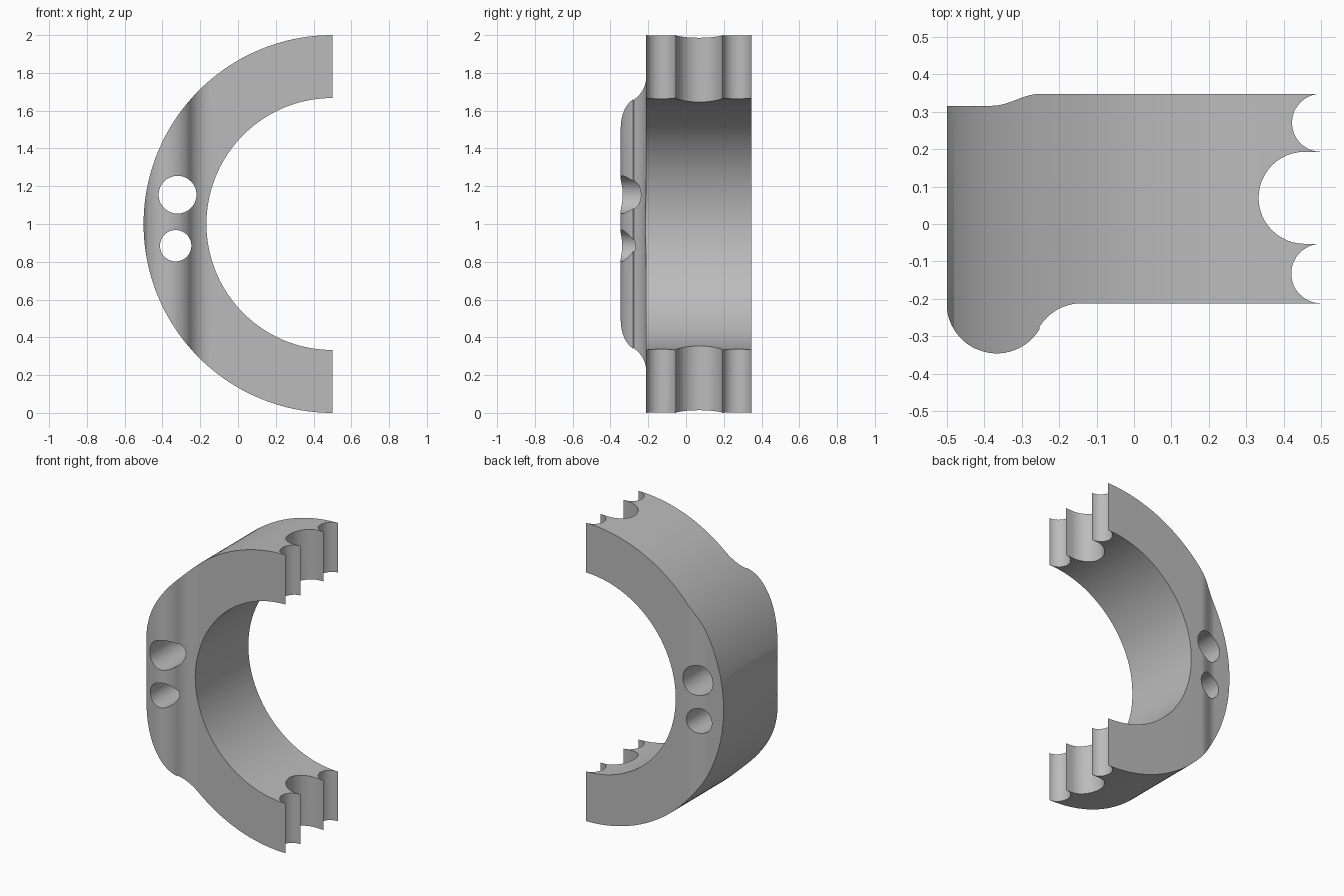
import bpy, bmesh
from math import cos, sin, pi, radians, atan2
from mathutils import Matrix

cube = bpy.data.objects.get("Cube")
if cube:
    bpy.data.objects.remove(cube)

metal = bpy.data.materials.new("plain_grey")
metal.use_nodes = True
GREY = (0.5, 0.5, 0.5, 1)
metal.diffuse_color = GREY
metal.node_tree.nodes["Principled BSDF"].inputs["Base Color"].default_value = GREY


def arc(cx, cy, r, start, end, steps=24):
    """Points on an arc, angles in degrees."""
    angles = [radians(start + (end - start) * i / steps) for i in range(steps + 1)]
    return [(cx + r * cos(a), cy + r * sin(a)) for a in angles]


def prism(name, outline, low, high):
    """Extrude an xy outline along z."""
    bm = bmesh.new()
    face = bm.faces.new([bm.verts.new((x, y, low)) for x, y in outline])
    moved = bmesh.ops.extrude_face_region(bm, geom=[face])["geom"]
    bmesh.ops.translate(bm, vec=(0, 0, high - low),
                        verts=[v for v in moved if isinstance(v, bmesh.types.BMVert)])
    bmesh.ops.recalc_face_normals(bm, faces=bm.faces)
    mesh = bpy.data.meshes.new(name)
    bm.to_mesh(mesh)
    bm.free()
    mesh.materials.append(metal)
    obj = bpy.data.objects.new(name, mesh)
    bpy.context.collection.objects.link(obj)
    return obj


def rod(name, x, z, r, sides):
    """Cylinder running front to back."""
    obj = prism(name, arc(0, 0, r, 0, 360, sides)[:-1], -0.6, 0.6)
    obj.data.transform(Matrix.Translation((x, 0, z)) @ Matrix.Rotation(pi / 2, 4, 'X'))
    return obj


def cut(target, tool, operation):
    mod = target.modifiers.new("cut", 'BOOLEAN')
    mod.operation, mod.solver, mod.object = operation, 'EXACT', tool
    bpy.context.view_layer.objects.active = target
    bpy.ops.object.modifier_apply(modifier=mod.name)
    bpy.data.objects.remove(tool)


# Plan outline: stepped back, rounded front lip, scalloped open ends
FRONT, BACK = -0.212, 0.348
tilt = atan2(-0.135, 0.227) * 180 / pi
outline = [(-0.501, 0.316)]
outline += [(-0.38 + 0.13 * t / 12, 0.332 - 0.016 * cos(pi * t / 12)) for t in range(13)]
outline += arc(0.5, 0.2705, 0.0775, 90, 270)
outline += arc(0.456, 0.07, 0.123, 90, 270)
outline += arc(0.5, -0.1325, 0.0795, 90, 270)
outline += arc(-0.14, FRONT - 0.132, 0.132, 90, 180 + tilt)
outline += arc(-0.367, FRONT, 0.134, tilt, -180)

# Half ring: the plan shape trimmed by outer and inner cylinders
half_ring = prism("half_ring", outline, -0.1, 2.1)
cut(half_ring, rod("outer_trim", 0.5, 1, 1, 192), 'INTERSECT')
cut(half_ring, rod("bore", 0.5, 1, 0.667, 160), 'DIFFERENCE')

# Two holes through the thick side
for name, x, z, r in (("upper_hole", -0.32, 1.155, 0.1), ("lower_hole", -0.33, 0.885, 0.083)):
    cut(half_ring, rod(name, x, z, r, 64), 'DIFFERENCE')

bpy.ops.object.select_all(action='DESELECT')
half_ring.select_set(True)
bpy.context.view_layer.objects.active = half_ring
bpy.ops.object.shade_smooth_by_angle(angle=radians(30))
